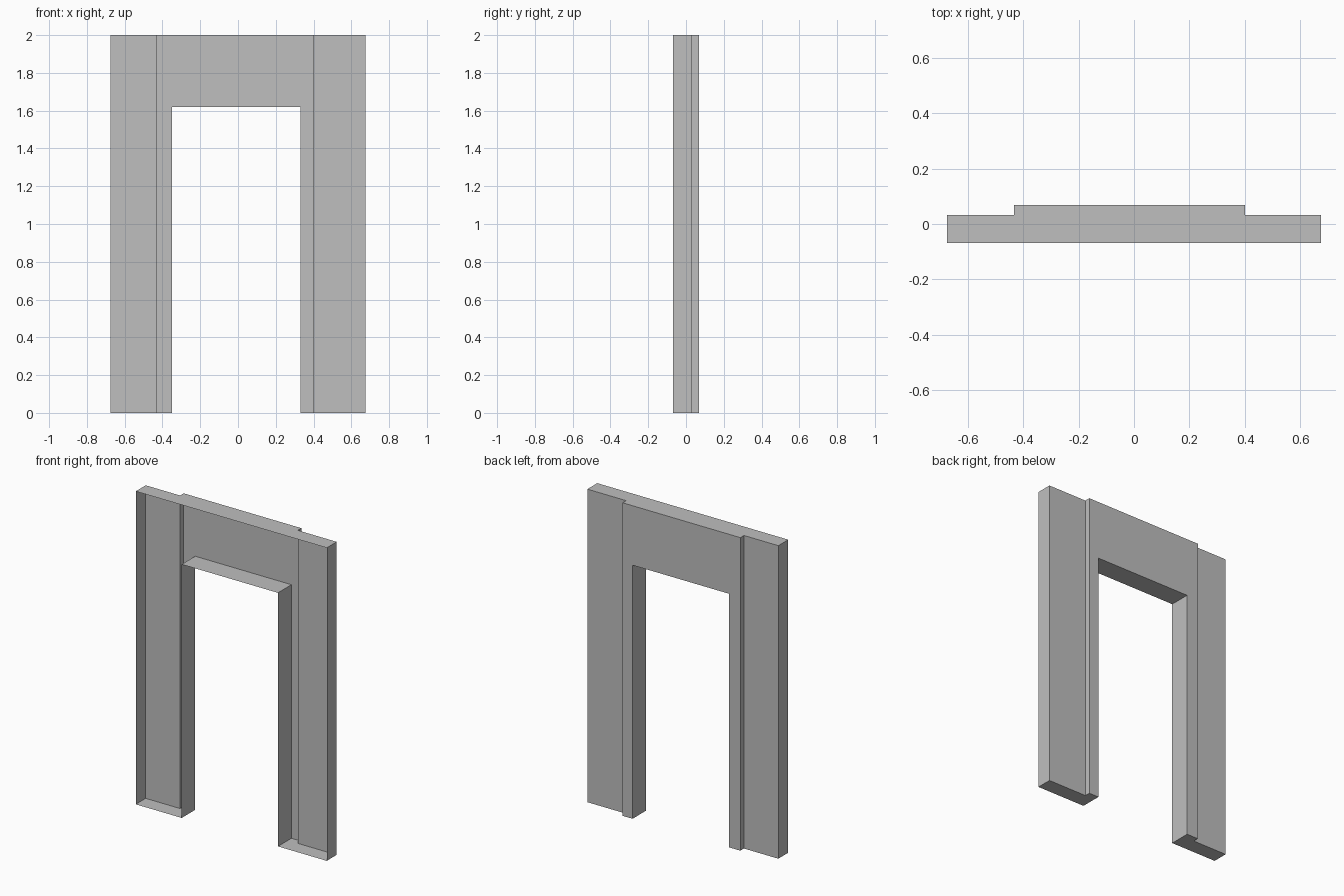
import bpy, bmesh
from mathutils import Vector

cube = bpy.data.objects.get("Cube")
if cube:
    bpy.data.objects.remove(cube, do_unlink=True)

# Plan layout: column edges in x, and the back depth of each column
EDGES = [-0.675, -0.432, -0.35, 0.33, 0.40, 0.675]
BACKS = [0.032, 0.068, 0.068, 0.068, 0.032]
FRONT, LINTEL, TOP = -0.068, 1.62, 2.0
OPENING = 2  # index of the doorway column

grey = bpy.data.materials.new("plain grey")
grey.use_nodes = True
colour = (0.52, 0.52, 0.52, 1)
grey.diffuse_color = colour
grey.node_tree.nodes["Principled BSDF"].inputs["Base Color"].default_value = colour

bm = bmesh.new()


def quad(points, outward):
    """Add a quad whose normal points along outward."""
    face = bm.faces.new([bm.verts.new(p) for p in points])
    face.normal_update()
    if face.normal.dot(Vector(outward)) < 0:
        face.normal_flip()


def level(x0, x1, back, z, outward):
    quad([(x0, FRONT, z), (x1, FRONT, z), (x1, back, z), (x0, back, z)], outward)


def upright(x, y0, y1, z0, z1, side):
    quad([(x, y0, z0), (x, y1, z0), (x, y1, z1), (x, y0, z1)], (side, 0, 0))


# Back panels, top edge and undersides; the front stays open
for i, back in enumerate(BACKS):
    x0, x1 = EDGES[i], EDGES[i + 1]
    rows = [(LINTEL, TOP)] if i == OPENING else [(0, LINTEL), (LINTEL, TOP)]
    for z0, z1 in rows:
        quad([(x0, back, z0), (x1, back, z0), (x1, back, z1), (x0, back, z1)], (0, 1, 0))
    level(x0, x1, back, TOP, (0, 0, 1))
    level(x0, x1, back, rows[0][0], (0, 0, -1))

# Outer ends and the steps in the back, split at the lintel height
for z0, z1 in [(0, LINTEL), (LINTEL, TOP)]:
    for end, step, side in [(0, 1, -1), (-1, -2, 1)]:
        upright(EDGES[end], FRONT, BACKS[end], z0, z1, side)
        upright(EDGES[step], BACKS[end], BACKS[OPENING], z0, z1, side)

# Doorway reveals
upright(EDGES[OPENING], FRONT, BACKS[OPENING], 0, LINTEL, 1)
upright(EDGES[OPENING + 1], FRONT, BACKS[OPENING], 0, LINTEL, -1)

bmesh.ops.remove_doubles(bm, verts=bm.verts, dist=0.0001)
mesh = bpy.data.meshes.new("door_frame")
bm.to_mesh(mesh)
bm.free()
mesh.materials.append(grey)
frame = bpy.data.objects.new("door_frame", mesh)
bpy.context.collection.objects.link(frame)
